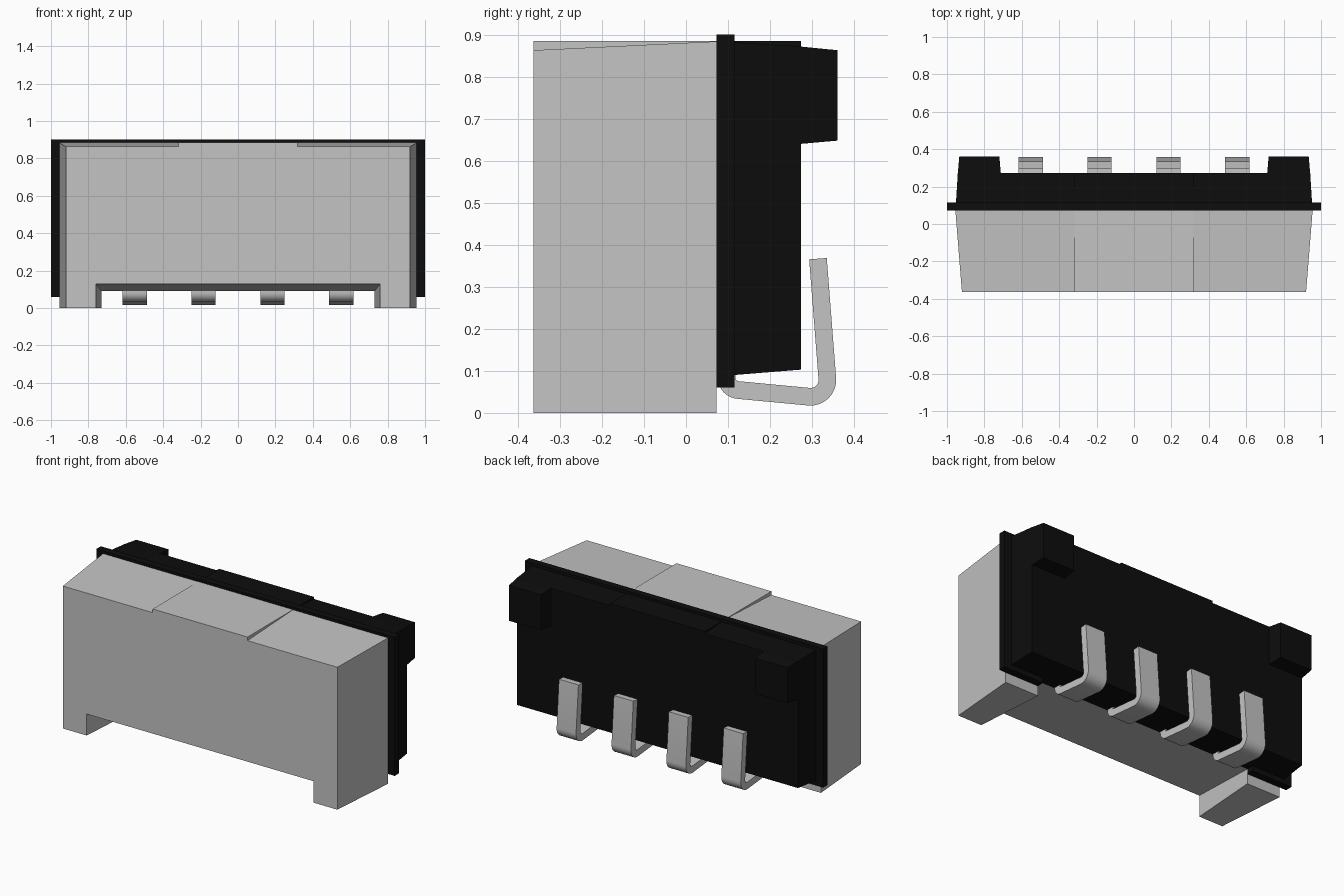
import bpy, bmesh, math
from mathutils import Vector

if "Cube" in bpy.data.objects:
    bpy.data.objects.remove(bpy.data.objects["Cube"])


def material(name, rgb, rough):
    m = bpy.data.materials.new(name)
    m.use_nodes = True
    m.diffuse_color = (*rgb, 1)
    bsdf = m.node_tree.nodes["Principled BSDF"]
    bsdf.inputs["Base Color"].default_value = (*rgb, 1)
    bsdf.inputs["Roughness"].default_value = rough
    return m


GREY = material("light grey", (0.55, 0.55, 0.55), 0.5)
BLACK = material("black", (0.004, 0.004, 0.004), 0.6)


def loft(name, sections, mat):
    """Join matching closed outlines of 3D points into a capped solid."""
    bm = bmesh.new()
    rings = [[bm.verts.new(p) for p in s] for s in sections]
    n = len(rings[0])
    for a, b in zip(rings, rings[1:]):
        for i in range(n):
            j = (i + 1) % n
            bm.faces.new((a[i], a[j], b[j], b[i]))
    bm.faces.new(rings[0])
    bm.faces.new(rings[-1])
    bmesh.ops.recalc_face_normals(bm, faces=bm.faces)
    me = bpy.data.meshes.new(name)
    bm.to_mesh(me)
    bm.free()
    me.materials.append(mat)
    ob = bpy.data.objects.new(name, me)
    bpy.context.collection.objects.link(ob)
    return ob


def mirrored(half, y):
    """Outline from its right half, listed from bottom to top."""
    pts = half + [(-x, z) for x, z in reversed(half)]
    return [(x, y, z) for x, z in pts]


def cap(w, shoulder):
    """Upper outline: lowered shoulders beside a raised middle."""
    return [(w, shoulder), (0.318, shoulder), (0.318, 0.885)]


# Grey cover: tapered, with two feet and sloping top shoulders
def cover(y, w, notch, h, shoulder):
    return mirrored([(notch, h), (notch, 0), (w, 0)] + cap(w, shoulder), y)


loft("front_cover", [cover(-0.363, 0.92, 0.76, 0.13, 0.863),
                     cover(0.072, 0.955, 0.73, 0.09, 0.884)], GREY)

# Thin flange, cut away between its lower corners
flange = [(0.73, 0.09), (0.73, 0.06), (1.0, 0.06), (1.0, 0.9)]
loft("flange", [mirrored(flange, 0.072), mirrored(flange, 0.115)], BLACK)


# Rear housing
def housing(y, w, bottom, shoulder):
    return mirrored([(w, bottom)] + cap(w, shoulder), y)


loft("rear_housing", [housing(0.113, 0.952, 0.09, 0.882),
                      housing(0.274, 0.942, 0.103, 0.872)], BLACK)


# Locating blocks at the upper rear corners
def block(s, y, inner, outer, low, high):
    return [(s * inner, y, low), (s * outer, y, low),
            (s * outer, y, high), (s * inner, y, high)]


for side, s in (("left", 1), ("right", -1)):
    loft(side + "_locating_block",
         [block(s, 0.26, 0.711, 0.943, 0.639, 0.873),
          block(s, 0.361, 0.72, 0.934, 0.648, 0.863)], BLACK)


# Bent contact pins
def fillet(a, corner, b, r, steps=8):
    """Arc points (y, z) rounding a corner between a and b."""
    u, v = (a - corner).normalized(), (b - corner).normalized()
    half = u.angle(v) / 2
    centre = corner + (u + v).normalized() * (r / math.sin(half))
    p = corner + u * (r / math.tan(half)) - centre
    q = corner + v * (r / math.tan(half)) - centre
    sweep = p.angle(q)
    return [centre + (p * math.sin(sweep * (1 - i / steps))
                      + q * math.sin(sweep * i / steps)) / math.sin(sweep)
            for i in range(steps + 1)]


P = [Vector(p) for p in ((0.097, 0.12), (0.097, 0.057), (0.34, 0.034), (0.314, 0.367))]
path = [P[0]] + fillet(P[0], P[1], P[2], 0.029) + fillet(P[1], P[2], P[3], 0.04) + [P[3]]
T, HALF = 0.021, 0.065

for k in range(4):
    cx = (k - 1.5) * 0.368
    rings = []
    for i, p in enumerate(path):
        d = (path[min(i + 1, len(path) - 1)] - path[max(i - 1, 0)]).normalized()
        if i in (0, 1):
            d = (path[1] - path[0]).normalized()
        elif i >= len(path) - 2:
            d = (path[-1] - path[-2]).normalized()
        side = Vector((-d.y, d.x)) * T
        a, b = p + side, p - side
        rings.append([(cx - HALF, a.x, a.y), (cx + HALF, a.x, a.y),
                      (cx + HALF, b.x, b.y), (cx - HALF, b.x, b.y)])
    pin = loft("contact_pin_%d" % (k + 1), rings, GREY)
    bpy.ops.object.select_all(action="DESELECT")
    pin.select_set(True)
    bpy.context.view_layer.objects.active = pin
    bpy.ops.object.shade_smooth_by_angle(angle=math.radians(30))
